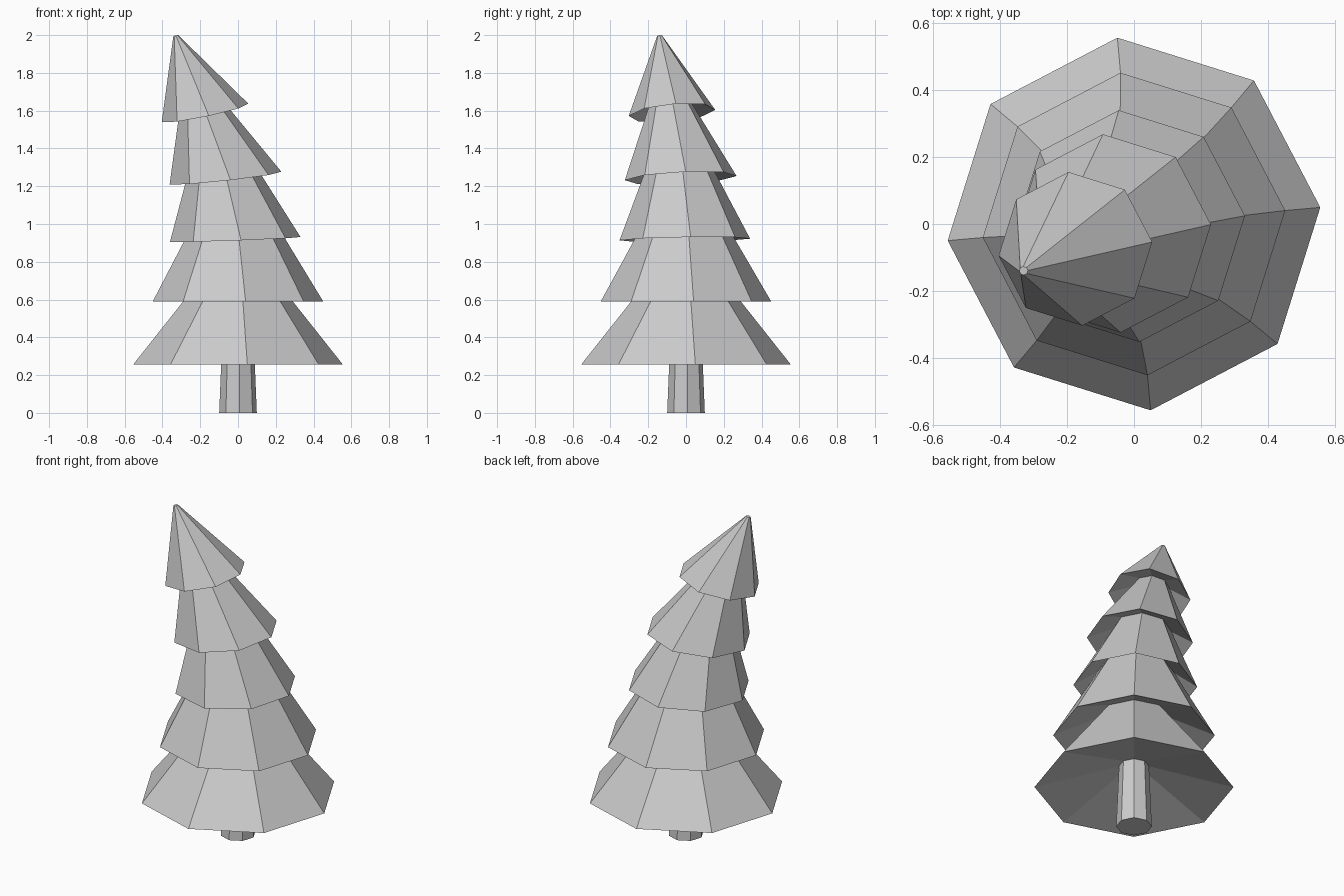
import bpy, bmesh
from math import cos, sin, radians
from mathutils import Vector

if "Cube" in bpy.data.objects:
    bpy.data.objects.remove(bpy.data.objects["Cube"])

SIDES = 8
TURN = radians(5.1)                       # twist of the octagons
LEAN = Vector((-0.92, -0.39, 0.0))        # direction the tip leans towards


def ring(bm, r, z, lean=0.0, slope=0.0):
    """Octagon of radius r, shifted along the lean and tilted down towards it."""
    verts = []
    for i in range(SIDES):
        a = TURN + 2 * 3.14159265 * i / SIDES
        off = Vector((r * cos(a), r * sin(a), 0))
        p = off + LEAN * lean
        p.z = z - slope * off.dot(LEAN)
        verts.append(bm.verts.new(p))
    return verts


def loft(name, sections, cap_start, cap_end):
    bm = bmesh.new()
    rings = [ring(bm, *s) for s in sections]
    for low, high in zip(rings, rings[1:]):
        for i in range(SIDES):
            j = (i + 1) % SIDES
            bm.faces.new((low[i], low[j], high[j], high[i]))
    if cap_start:
        bm.faces.new(rings[0][::-1])
    if cap_end:
        bm.faces.new(rings[-1])
    me = bpy.data.meshes.new(name)
    bm.to_mesh(me)
    bm.free()
    ob = bpy.data.objects.new(name, me)
    bpy.context.collection.objects.link(ob)
    return ob


# Tapered trunk
loft("trunk", [(0.10, 0.0), (0.084, 0.39)], True, False)

# Stacked branch tiers: wide rim, then narrow neck tucked under the next rim
# (radius, height, lean, tilt)
loft("branches", [
    (0.084, 0.39, 0.0, 0.0),
    (0.558, 0.255, 0.0, 0.0), (0.20, 0.705, 0.0, 0.0),
    (0.453, 0.59, 0.0, 0.0), (0.215, 1.01, 0.025, 0.04),
    (0.347, 0.918, 0.016, 0.04), (0.165, 1.32, 0.10, 0.13),
    (0.297, 1.243, 0.072, 0.12), (0.10, 1.66, 0.222, 0.23),
    (0.230, 1.588, 0.190, 0.225), (0.013, 1.997, 0.358, 0.25),
], False, True)
